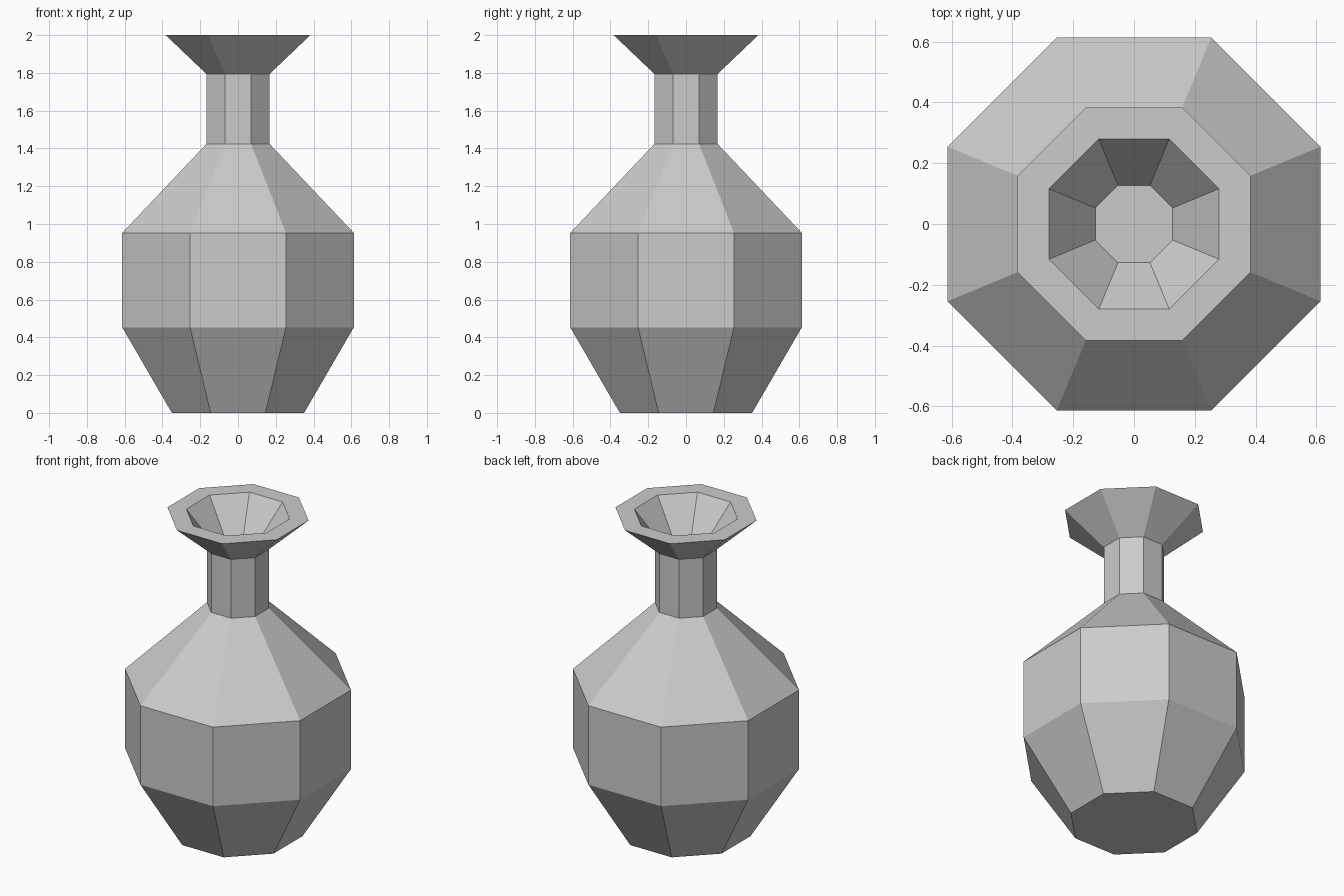
import bpy, bmesh, math

if "Cube" in bpy.data.objects:
    bpy.data.objects.remove(bpy.data.objects["Cube"])

SIDES = 8
# (distance from axis to flat, height): foot, belly, neck, flared lip, then inner funnel
PROFILE = [(0.35, 0.0), (0.613, 0.453), (0.613, 0.953), (0.168, 1.423),
           (0.168, 1.795), (0.383, 2.0), (0.28, 2.0), (0.127, 1.79)]


def ring(bm, apothem, z):
    r = apothem / math.cos(math.pi / SIDES)
    angles = [(i + 0.5) * math.tau / SIDES for i in range(SIDES)]
    return [bm.verts.new((r * math.cos(a), r * math.sin(a), z)) for a in angles]


# Vase: octagonal rings joined along the profile
bm = bmesh.new()
rings = [ring(bm, a, z) for a, z in PROFILE]
for low, high in zip(rings, rings[1:]):
    for i in range(SIDES):
        j = (i + 1) % SIDES
        bm.faces.new((low[i], low[j], high[j], high[i]))

# Base and funnel floor
bm.faces.new(rings[0][::-1])
bm.faces.new(rings[-1])
bmesh.ops.recalc_face_normals(bm, faces=bm.faces)

mesh = bpy.data.meshes.new("vase")
bm.to_mesh(mesh)
bm.free()
bpy.context.collection.objects.link(bpy.data.objects.new("vase", mesh))
